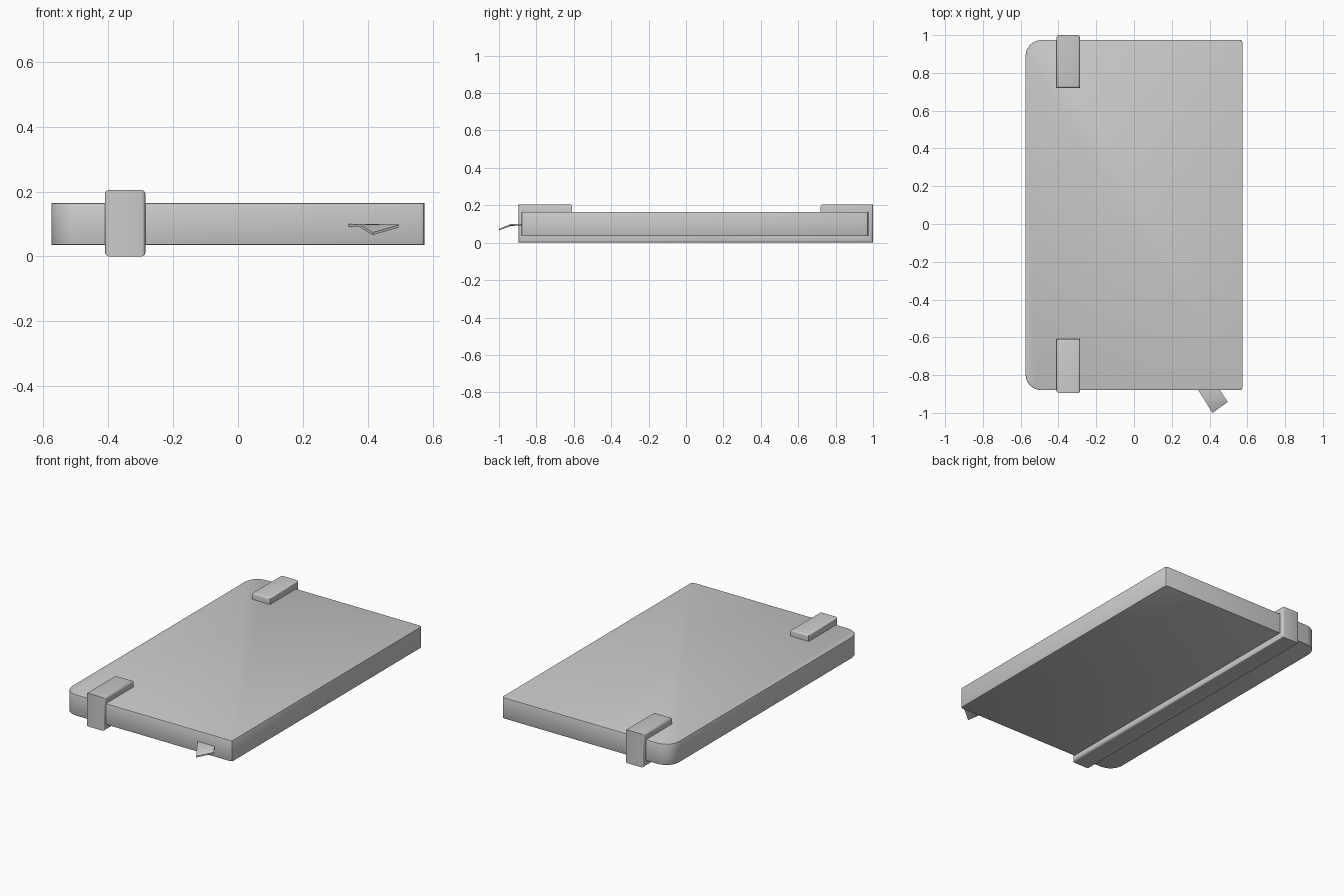
import bpy, bmesh, math

if "Cube" in bpy.data.objects:
    bpy.data.objects.remove(bpy.data.objects["Cube"])


def finish(name, bm, smooth=True):
    bmesh.ops.recalc_face_normals(bm, faces=bm.faces)
    mesh = bpy.data.meshes.new(name)
    bm.to_mesh(mesh)
    bm.free()
    obj = bpy.data.objects.new(name, mesh)
    bpy.context.collection.objects.link(obj)
    if smooth:
        bpy.context.view_layer.objects.active = obj
        obj.select_set(True)
        bpy.ops.object.shade_smooth_by_angle(angle=math.radians(40))
        obj.select_set(False)
    return obj


def prism(points, offset):
    """Extrude a closed outline of 3D points along an offset."""
    bm = bmesh.new()
    face = bm.faces.new([bm.verts.new(p) for p in points])
    ext = bmesh.ops.extrude_face_region(bm, geom=[face])["geom"]
    bmesh.ops.translate(bm, vec=offset, verts=[g for g in ext if isinstance(g, bmesh.types.BMVert)])
    return bm


# Notebook body: broad rounded corners on the left, tight ones on the right
X, Y0, Y1, Z0, Z1 = 0.575, -0.88, 0.975, 0.035, 0.165
bm = prism([(-X, Y0, Z0), (X, Y0, Z0), (X, Y1, Z0), (-X, Y1, Z0)], (0, 0, Z1 - Z0))
for side, radius, segs in ((-1, 0.085, 4), (1, 0.015, 2)):
    edges = [e for e in bm.edges
             if abs(e.verts[0].co.z - e.verts[1].co.z) > 0.1
             and all(abs(v.co.x - side * X) < 1e-4 for v in e.verts)]
    bmesh.ops.bevel(bm, geom=edges, offset=radius, segments=segs, profile=0.5, affect='EDGES')
rim = [e for e in bm.edges if abs(e.verts[0].co.z - e.verts[1].co.z) < 1e-5]
bmesh.ops.bevel(bm, geom=rim, offset=0.004, segments=2, profile=0.5, affect='EDGES')
finish("notebook_body", bm)

# Closure band: C-shaped strap wrapping under the body and over both ends
XL, XR = -0.41, -0.285
LO, HI, TOP = -0.895, 1.0, 0.205
profile = [(LO, 0), (HI, 0), (HI, TOP), (0.72, TOP), (0.72, Z1), (Y1, Z1),
           (Y1, Z0), (Y0, Z0), (Y0, Z1), (-0.61, Z1), (-0.61, TOP), (LO, TOP)]
bm = prism([(XL, y, z) for y, z in profile], (XR - XL, 0, 0))


def outer(v):
    return v.co.z < 0.001 or v.co.z > TOP - 0.001


def is_end(v):
    return v.co.y < LO + 0.001 or v.co.y > HI - 0.001


# Round the long outer edges and the tips of the tabs
edges = []
for e in bm.edges:
    a, b = e.verts
    if outer(a) and outer(b):
        across = abs(a.co.x - b.co.x) > 0.01
        if not across or not is_end(a):
            edges.append(e)
bmesh.ops.bevel(bm, geom=edges, offset=0.013, segments=3, profile=0.5, affect='EDGES')
finish("closure_band", bm)

# Ribbon bookmark: flat where it leaves the pages, folded down at the tip
bm = bmesh.new()
rows = [[(0.33, -0.86, 0.1), (0.44, -0.86, 0.1)],
        [(0.34, -0.88, 0.1), (0.455, -0.88, 0.1)],
        [(0.375, -0.935, 0.098), (0.495, -0.94, 0.1)],
        [(0.415, -1.0, 0.074), (0.495, -0.943, 0.097)]]
verts = [[bm.verts.new(p) for p in row] for row in rows]
for a, b in zip(verts, verts[1:]):
    bm.faces.new((a[0], a[1], b[1], b[0]))
ext = bmesh.ops.extrude_face_region(bm, geom=bm.faces[:])["geom"]
bmesh.ops.translate(bm, vec=(0, 0, -0.008), verts=[g for g in ext if isinstance(g, bmesh.types.BMVert)])
finish("ribbon_bookmark", bm)
